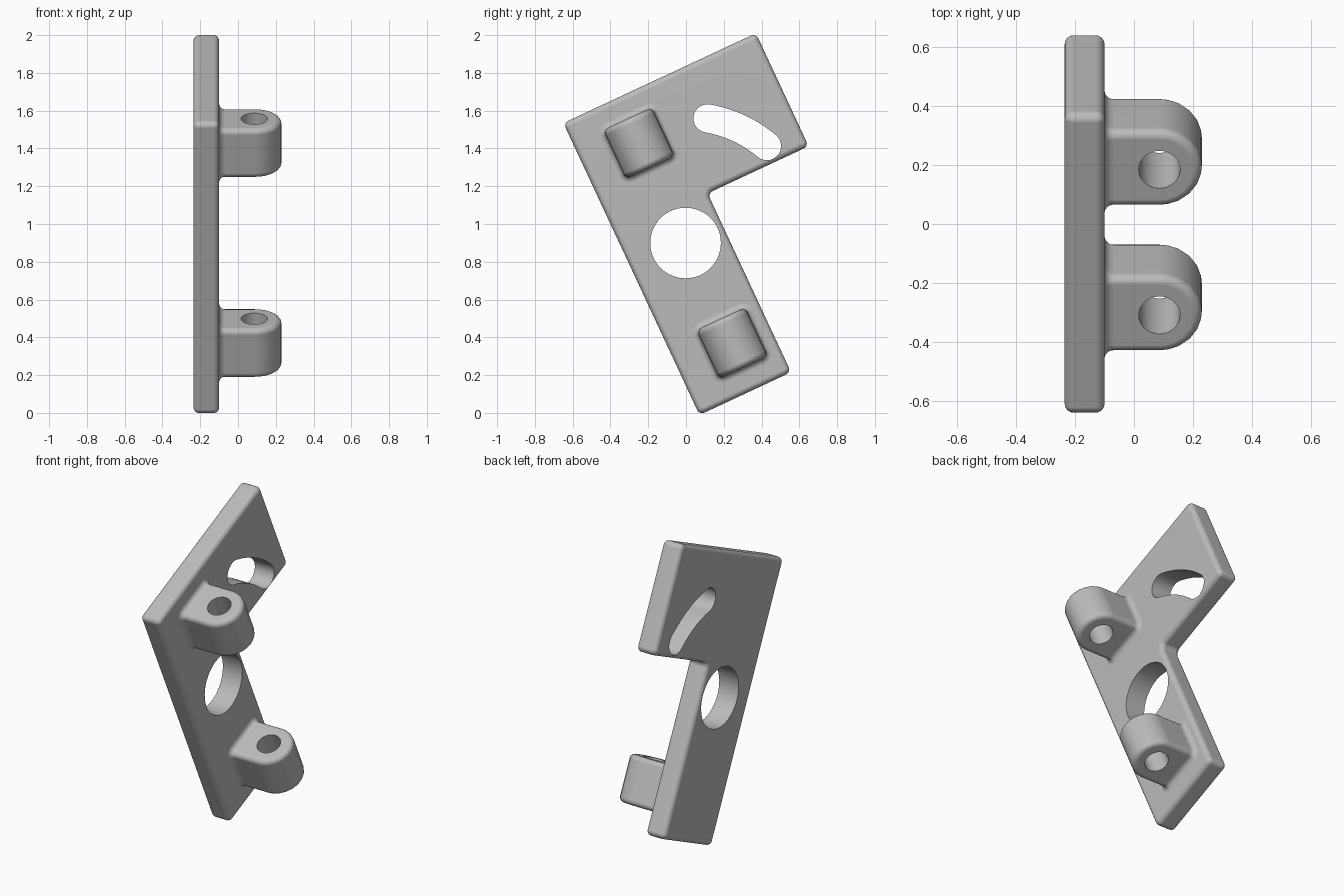
import bpy, bmesh, math
from mathutils import Matrix, Vector

cube = bpy.data.objects.get("Cube")
if cube:
    bpy.data.objects.remove(cube, do_unlink=True)

TILT = Matrix.Rotation(math.radians(25), 4, 'X')
R = 0.03            # edge rounding
STEPS = 6

grey = bpy.data.materials.new("light grey")
grey.use_nodes = True
colour = (0.5, 0.5, 0.5, 1)
grey.diffuse_color = colour
grey.node_tree.nodes["Principled BSDF"].inputs["Base Color"].default_value = colour


def rounded(points, radii, inset=0.0, steps=STEPS):
    """Counter-clockwise polygon with filleted corners, moved inwards."""
    pts = [Vector(p) for p in points]
    out = []
    for i, p in enumerate(pts):
        e1 = (p - pts[i - 1]).normalized()
        e2 = (pts[(i + 1) % len(pts)] - p).normalized()
        n1, n2 = Vector((-e1.y, e1.x)), Vector((-e2.y, e2.x))
        k = radii[i] if e1.cross(e2) > 0 else -radii[i]
        centre = p + (n1 + n2) / (1 + n1.dot(n2)) * k
        for s in range(steps + 1):
            n = n1.lerp(n2, s / steps).normalized()
            out.append(centre - (k - inset) * n)
    return out


def rect(a0, a1, b0, b1):
    return [(a0, b0), (a1, b0), (a1, b1), (a0, b1)]


def loft(name, layers, axis):
    """Skin (outline, height) layers along the tilted x or z axis."""
    bm = bmesh.new()
    rings = []
    for outline, h in layers:
        rings.append([bm.verts.new((h, a, b) if axis == 'x' else (a, b, h))
                      for a, b in outline])
    n = len(rings[0])
    for lo, hi in zip(rings, rings[1:]):
        for i in range(n):
            j = (i + 1) % n
            bm.faces.new((lo[i], lo[j], hi[j], hi[i]))
    bm.faces.new(rings[0][::-1])
    bm.faces.new(rings[-1])
    bmesh.ops.remove_doubles(bm, verts=bm.verts, dist=1e-5)
    bmesh.ops.recalc_face_normals(bm, faces=bm.faces)
    bm.transform(TILT)
    mesh = bpy.data.meshes.new(name)
    bm.to_mesh(mesh)
    bm.free()
    mesh.materials.append(grey)
    obj = bpy.data.objects.new(name, mesh)
    bpy.context.collection.objects.link(obj)
    return obj


def rim_prism(name, points, radii, h0, h1, axis):
    """Prism whose end rims are rounded."""
    arc = [math.pi / 2 * s / STEPS for s in range(STEPS + 1)]
    rim = [(R * (1 - math.sin(t)), R * (1 - math.cos(t))) for t in arc]
    layers = [(rounded(points, radii, d), h0 + h) for d, h in rim]
    layers += [(rounded(points, radii, d), h1 - h) for d, h in rim[::-1]]
    return loft(name, layers, axis)


def hole(name, a, b, r, h0, h1, axis):
    ring = rounded(rect(a - r, a + r, b - r, b + r), [r] * 4, 0, 12)
    # drop the coincident points where the quarter arcs meet
    ring = [p for i, p in enumerate(ring) if i % 13]
    return loft(name, [(ring, h0), (ring, h1)], axis)


def cut(obj, cutters):
    bpy.context.view_layer.objects.active = obj
    for c in cutters:
        mod = obj.modifiers.new("cut", 'BOOLEAN')
        mod.operation, mod.solver, mod.object = 'DIFFERENCE', 'EXACT', c
        bpy.ops.object.modifier_apply(modifier=mod.name)
        bpy.data.objects.remove(c, do_unlink=True)


def finish(obj):
    bpy.ops.object.select_all(action='DESELECT')
    obj.select_set(True)
    bpy.context.view_layer.objects.active = obj
    bpy.ops.object.shade_smooth_by_angle(angle=math.radians(35))
    mod = obj.modifiers.new("flat faces", 'WEIGHTED_NORMAL')
    mod.keep_sharp = True


# L-shaped plate
BACK, FACE = -0.235, -0.1
MID, HOLE_V = 0.378, 0.816
plate = rim_prism("plate", [(0.06, -0.04), (0.595, -0.04), (0.595, 1.005),
                            (1.185, 1.005), (1.185, 1.665), (0.06, 1.665)],
                  [R] * 6, BACK, FACE, 'x')

# Curved slot, concentric with the large round hole
ARC, HALF = 0.67, 0.075
A0, A1 = math.radians(25), math.radians(55)


def polar(c, r, t):
    return c + Vector((math.cos(t), math.sin(t))) * r


centre = Vector((MID, HOLE_V))
N = 16
turn = [s / N for s in range(N + 1)]
slot = [polar(centre, ARC + HALF, A0 + (A1 - A0) * s) for s in turn]
slot += [polar(polar(centre, ARC, A1), HALF, A1 + math.pi * s) for s in turn[1:-1]]
slot += [polar(centre, ARC - HALF, A1 - (A1 - A0) * s) for s in turn]
slot += [polar(polar(centre, ARC, A0), HALF, A0 + math.pi * (1 + s)) for s in turn[1:-1]]
cut(plate, [hole("round_cutter", MID, HOLE_V, 0.187, -0.4, 0.1, 'x'),
            loft("slot_cutter", [(slot, -0.4), (slot, 0.1)], 'x')])
finish(plate)

# Two hinge lugs with pin holes and filleted bases
H = 0.142
for label, v in (("upper", 1.4), ("lower", 0.232)):
    lug = rim_prism(label + "_lug", rect(-0.17, 0.23, MID - H, MID + H),
                    [R, H, H, R], v - H, v + H, 'z')
    cut(lug, [hole("pin_cutter", 0.086, MID, 0.07, v - 0.3, v + 0.3, 'z')])
    finish(lug)

    square = rect(MID - H, MID + H, v - H, v + H)
    layers = [(rounded(square, [R] * 4), FACE - 0.02 + 0.0)]
    for s in range(STEPS + 1):
        t = math.pi / 2 * s / STEPS
        layers.append((rounded(square, [R] * 4, -R * (1 - math.sin(t))),
                       FACE + R * (1 - math.cos(t))))
    finish(loft(label + "_lug_fillet", layers, 'x'))
